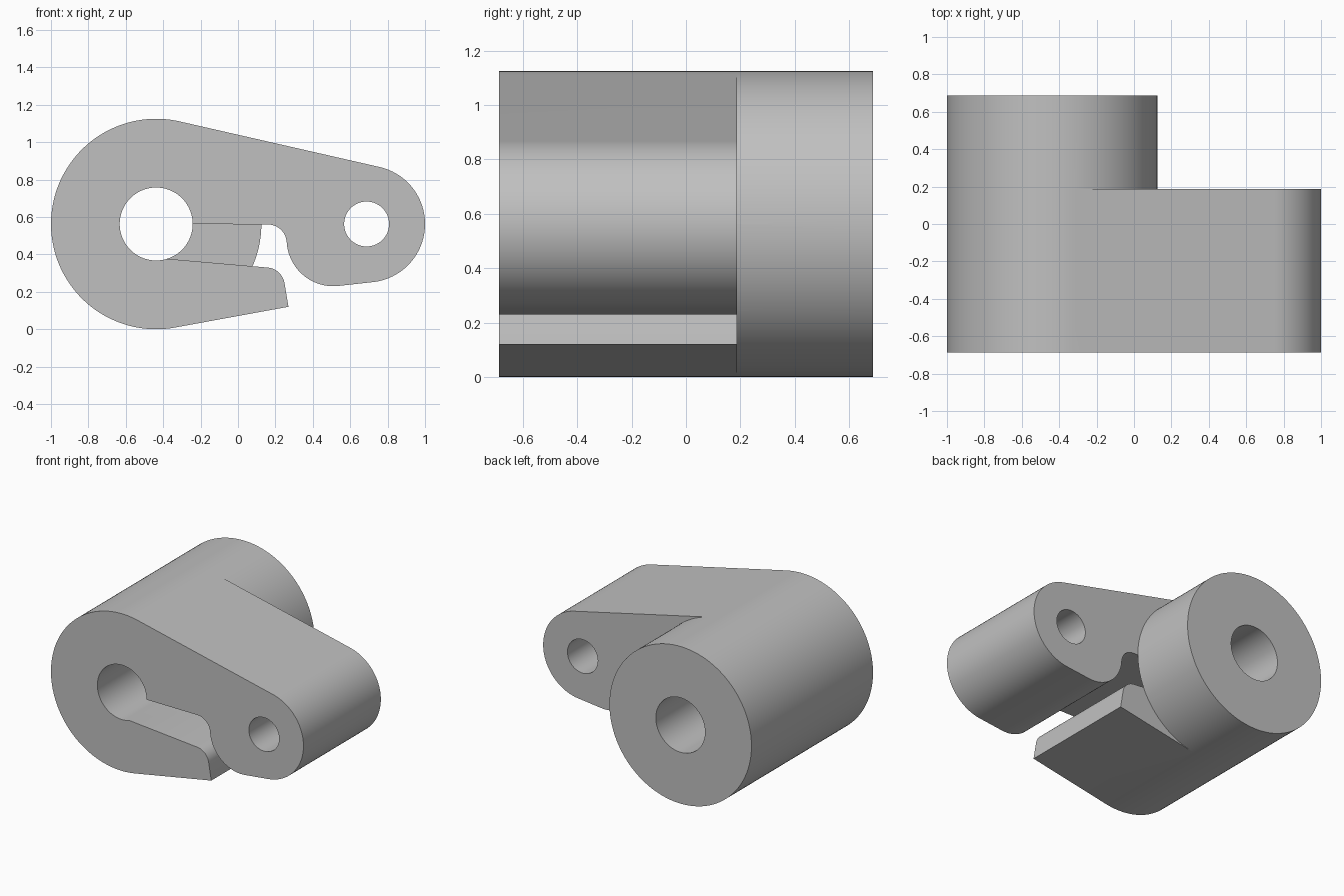
import bpy
import bmesh
from math import cos, sin, radians

cube = bpy.data.objects.get("Cube")
if cube:
    bpy.data.objects.remove(cube, do_unlink=True)

FRONT, STEP, BACK = -0.6875, 0.1875, 0.6875
BORE = (-0.4375, 0.5625)
PIN = (0.6875, 0.5625)
BOSS_R, BORE_R, TIP_R, PIN_R = 0.5625, 0.195, 0.3125, 0.12

grey = bpy.data.materials.new("plain grey")
grey.use_nodes = True
colour = (0.53, 0.53, 0.53, 1)
grey.diffuse_color = colour
grey.node_tree.nodes["Principled BSDF"].inputs["Base Color"].default_value = colour


def arc(centre, radius, start, end, step=2.5):
    """Points in the x-z plane along an arc, angles in degrees."""
    n = max(1, round(abs(end - start) / step))
    angles = [radians(start + (end - start) * i / n) for i in range(n + 1)]
    return [(centre[0] + radius * cos(a), centre[1] + radius * sin(a)) for a in angles]


def circle(centre, radius):
    return arc(centre, radius, 0, 360)[:-1]


def prism(name, loops, y0, y1):
    """Fill closed loops (outline and holes) and extrude them along y."""
    bm = bmesh.new()
    edges = []
    for loop in loops:
        vs = [bm.verts.new((x, y0, z)) for x, z in loop]
        edges += [bm.edges.new((v, vs[i - 1])) for i, v in enumerate(vs)]
    bmesh.ops.triangle_fill(bm, edges=edges, use_beauty=True, normal=(0, -1, 0))
    out = bmesh.ops.extrude_face_region(bm, geom=bm.faces[:])
    moved = [g for g in out["geom"] if isinstance(g, bmesh.types.BMVert)]
    bmesh.ops.translate(bm, verts=moved, vec=(0, y1 - y0, 0))
    bmesh.ops.recalc_face_normals(bm, faces=bm.faces[:])
    mesh = bpy.data.meshes.new(name)
    bm.to_mesh(mesh)
    bm.free()
    mesh.materials.append(grey)
    obj = bpy.data.objects.new(name, mesh)
    bpy.context.collection.objects.link(obj)
    return obj


# Lever outline: boss, sloping top, rounded tip, hook, slot into the bore, lower jaw
outline = (
    arc(BORE, BOSS_R, 280, 77.5)
    + arc(PIN, TIP_R, 77.5, -82.5)
    + arc((0.51, 0.48), 0.25, -82.5, -177.5)
    + arc((0.16, 0.46), 0.1, 10, 90, 5)
    + arc(BORE, BORE_R, 0, 287.5)
    + arc((0.15, 0.23), 0.1, 85, 10, 5)
    + [(0.27, 0.12)]
)
lever = prism("slotted_lever", [outline, circle(PIN, PIN_R)], FRONT, STEP)

# Round rear boss with the bore running through
boss = prism("rear_boss", [circle(BORE, BOSS_R), circle(BORE, BORE_R)], STEP, BACK)

# Join both into one solid
union = lever.modifiers.new("join", "BOOLEAN")
union.operation = "UNION"
union.solver = "EXACT"
union.object = boss
bpy.ops.object.select_all(action="DESELECT")
bpy.context.view_layer.objects.active = lever
lever.select_set(True)
bpy.ops.object.modifier_apply(modifier="join")
bpy.data.objects.remove(boss, do_unlink=True)
bpy.ops.object.shade_smooth_by_angle(angle=radians(30))
